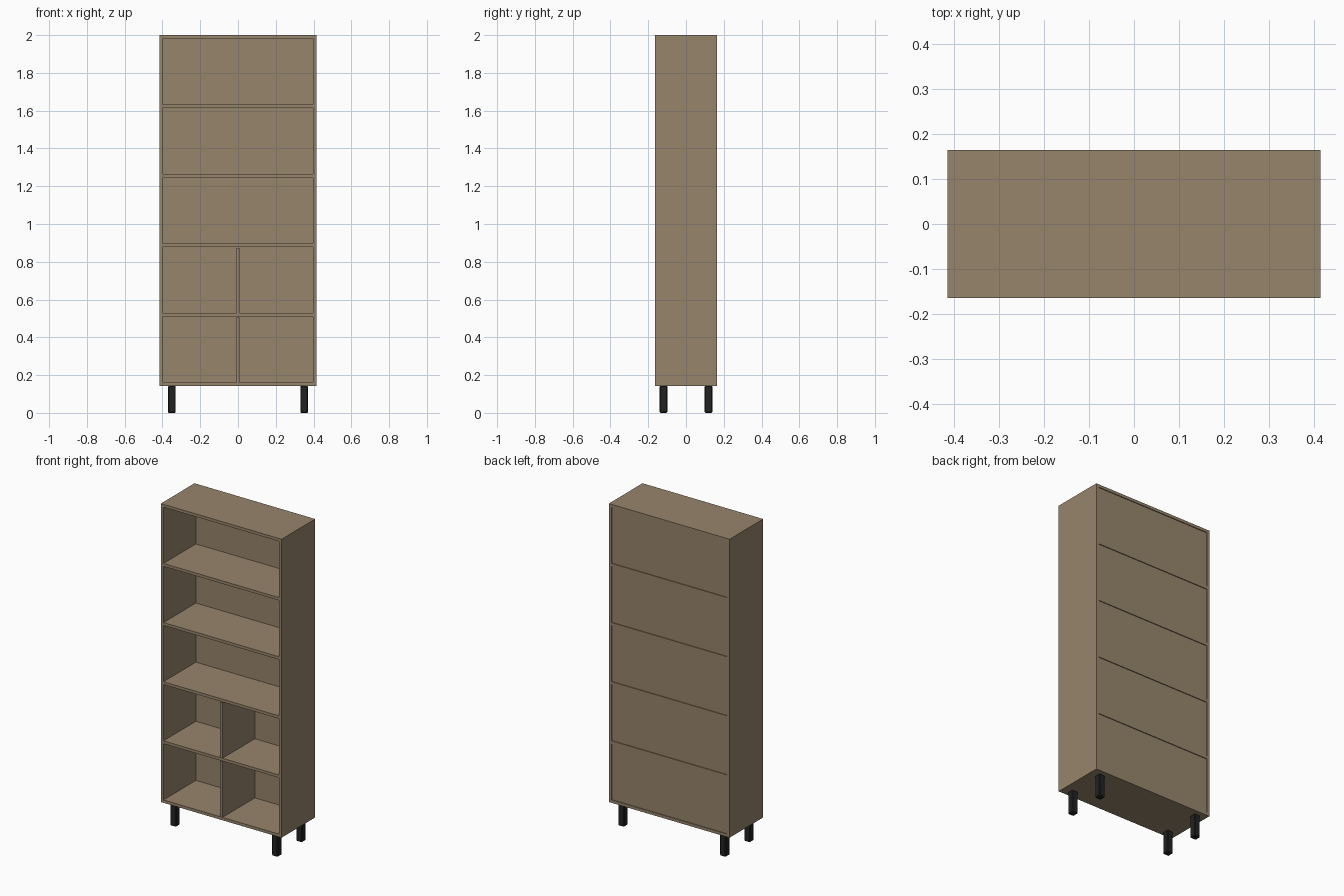
import bpy

cube = bpy.data.objects.get("Cube")
if cube:
    bpy.data.objects.remove(cube, do_unlink=True)


def make_material(name, color):
    mat = bpy.data.materials.new(name)
    mat.use_nodes = True
    mat.diffuse_color = color
    mat.node_tree.nodes["Principled BSDF"].inputs["Base Color"].default_value = color
    return mat


wood = make_material("tan wood", (0.31, 0.235, 0.15, 1))
black = make_material("black", (0.016, 0.016, 0.016, 1))


def box(name, x, y, z, mat):
    """Box from (min, max) ranges along each axis."""
    bpy.ops.mesh.primitive_cube_add(size=1, location=[sum(r) / 2 for r in (x, y, z)])
    obj = bpy.context.object
    obj.name = name
    obj.scale = [r[1] - r[0] for r in (x, y, z)]
    bpy.ops.object.transform_apply(location=False, rotation=False, scale=True)
    obj.data.materials.append(mat)
    return obj


W, D = 0.415, 0.165          # half width and half depth
BASE, TOP, T = 0.143, 2.0, 0.018
BAYS = 5
PITCH = (TOP - BASE - T) / BAYS
INNER = W - T

# Sides
for side, s in (("left", 1), ("right", -1)):
    box(side + "_side", sorted((s * INNER, s * W)), (-D, D), (BASE, TOP), wood)

# Bottom, shelves and top
for i in range(BAYS + 1):
    name = "bottom_board" if i == 0 else "top_board" if i == BAYS else f"shelf_{i}"
    z = BASE + i * PITCH
    box(name, (-INNER, INNER), (-D, D), (z, z + T), wood)

# Slightly recessed back panel in each bay, dividers in the two lowest
for i in range(BAYS):
    low, high = BASE + i * PITCH + T, BASE + (i + 1) * PITCH
    box(f"back_panel_{i + 1}", (-INNER, INNER), (D - 0.012, D - 0.005), (low, high), wood)
    if i < 2:
        box(f"divider_{i + 1}", (-T / 2, T / 2), (-D + 0.002, D - 0.012),
            (low, high - 0.005), wood)

# Square legs with softened edges
for side, sx in (("left", 1), ("right", -1)):
    for end, sy in (("front", -1), ("back", 1)):
        x, y, h = sx * 0.35, sy * 0.119, 0.02
        leg = box(f"{end}_{side}_leg", (x - h, x + h), (y - h, y + h), (0, BASE), black)
        bevel = leg.modifiers.new("Bevel", "BEVEL")
        bevel.width = 0.004
        bevel.segments = 1
